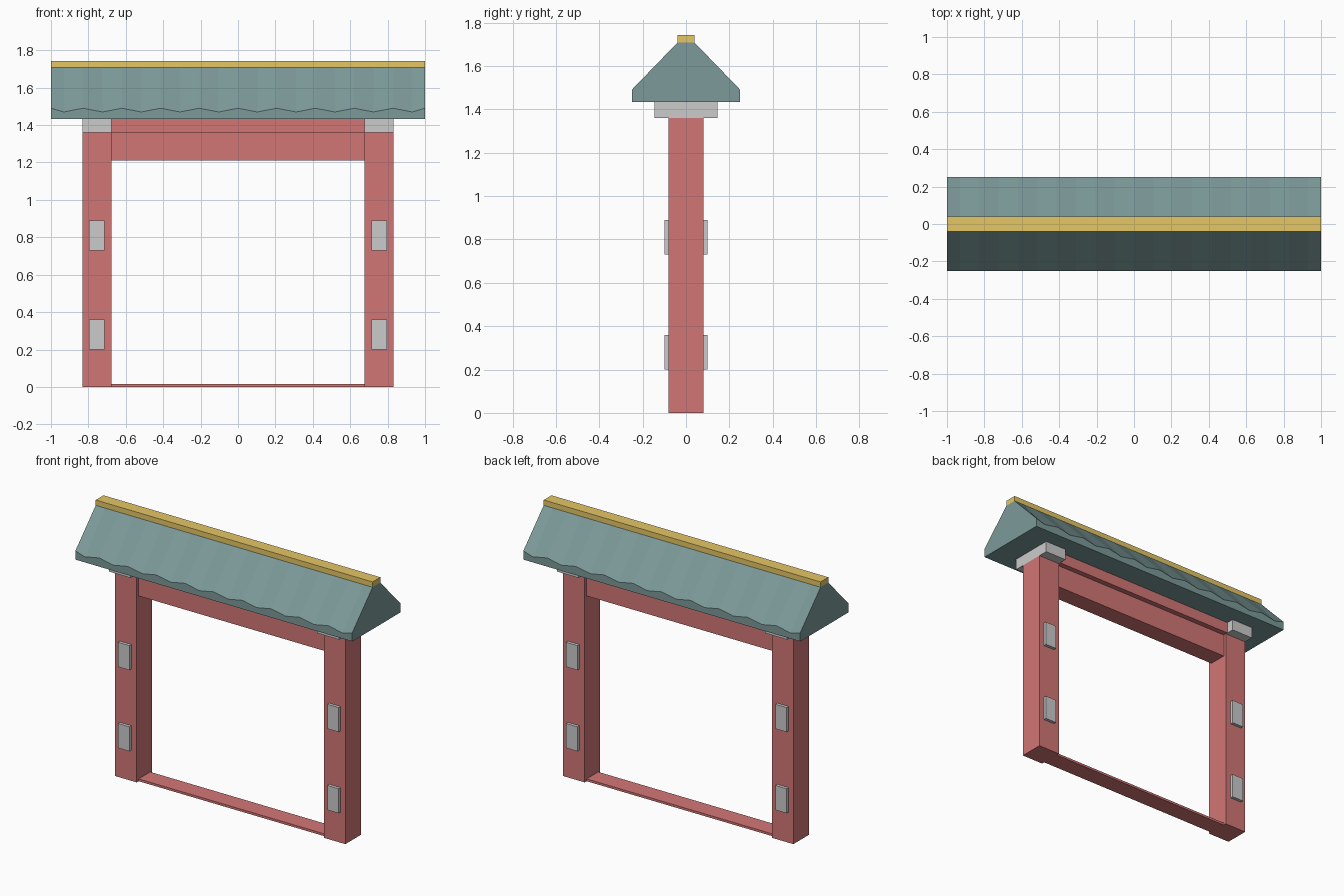
import bpy, bmesh

if "Cube" in bpy.data.objects:
    bpy.data.objects.remove(bpy.data.objects["Cube"])


def material(name, rgb):
    m = bpy.data.materials.new(name)
    m.diffuse_color = (*rgb, 1)
    m.use_nodes = True
    m.node_tree.nodes["Principled BSDF"].inputs["Base Color"].default_value = m.diffuse_color
    return m


RED = material("red_paint", (0.65, 0.18, 0.18))
TEAL = material("teal_tile", (0.20, 0.32, 0.315))
GOLD = material("gold_trim", (0.78, 0.57, 0.13))


def finish(name, bm, mat):
    bmesh.ops.recalc_face_normals(bm, faces=bm.faces)
    mesh = bpy.data.meshes.new(name)
    bm.to_mesh(mesh)
    bm.free()
    obj = bpy.data.objects.new(name, mesh)
    bpy.context.collection.objects.link(obj)
    if mat:
        mesh.materials.append(mat)
    return obj


def box(name, x, y, z, mat=None):
    """Box from (min, max) ranges on each axis."""
    bm = bmesh.new()
    bmesh.ops.create_cube(bm, size=1)
    for v in bm.verts:
        v.co = [(a + b) / 2 + c * (b - a) for c, (a, b) in zip(v.co, (x, y, z))]
    return finish(name, bm, mat)


# Posts with bracket caps and small plates front and back
for side, s in (("left", -1), ("right", 1)):
    def span(a, b):
        return tuple(sorted((s * a, s * b)))
    box(f"{side}_post", span(0.676, 0.832), (-0.08, 0.08), (0, 1.36), RED)
    box(f"{side}_bracket", span(0.676, 0.832), (-0.145, 0.145), (1.36, 1.433))
    for face, f in (("front", -1), ("back", 1)):
        for level, z in (("lower", 0.20), ("upper", 0.73)):
            y = tuple(sorted((f * 0.08, f * 0.10)))
            box(f"{side}_{face}_{level}_plate", span(0.715, 0.797), y, (z, z + 0.16))

# Crossbeams and threshold
box("lintel", (-0.676, 0.676), (-0.06, 0.06), (1.21, 1.36), RED)
box("upper_beam", (-0.676, 0.676), (-0.095, 0.095), (1.36, 1.433), RED)
box("threshold", (-0.676, 0.676), (-0.06, 0.06), (0, 0.015), RED)

# Roof: gable cross-sections whose eave height zigzags along x
STEP = 0.1035
stations = [(k * STEP, 1.47 if k % 2 else 1.49) for k in range(-9, 10)]
stations = [(-1, 1.49)] + stations + [(1, 1.49)]
bm = bmesh.new()
rings = []
for x, eave in stations:
    half = [(-0.25, 1.433), (-0.25, eave), (-0.04, 1.707)]
    profile = half + [(-y, z) for y, z in reversed(half)]
    rings.append([bm.verts.new((x, y, z)) for y, z in profile])
for a, b in zip(rings, rings[1:]):
    for i in range(6):
        j = (i + 1) % 6
        bm.faces.new((a[i], a[j], b[j], b[i]))
bm.faces.new(rings[0])
bm.faces.new(rings[-1])
finish("tiled_roof", bm, TEAL)

# Ridge trim
box("ridge_cap", (-1, 1), (-0.04, 0.04), (1.707, 1.742), GOLD)
